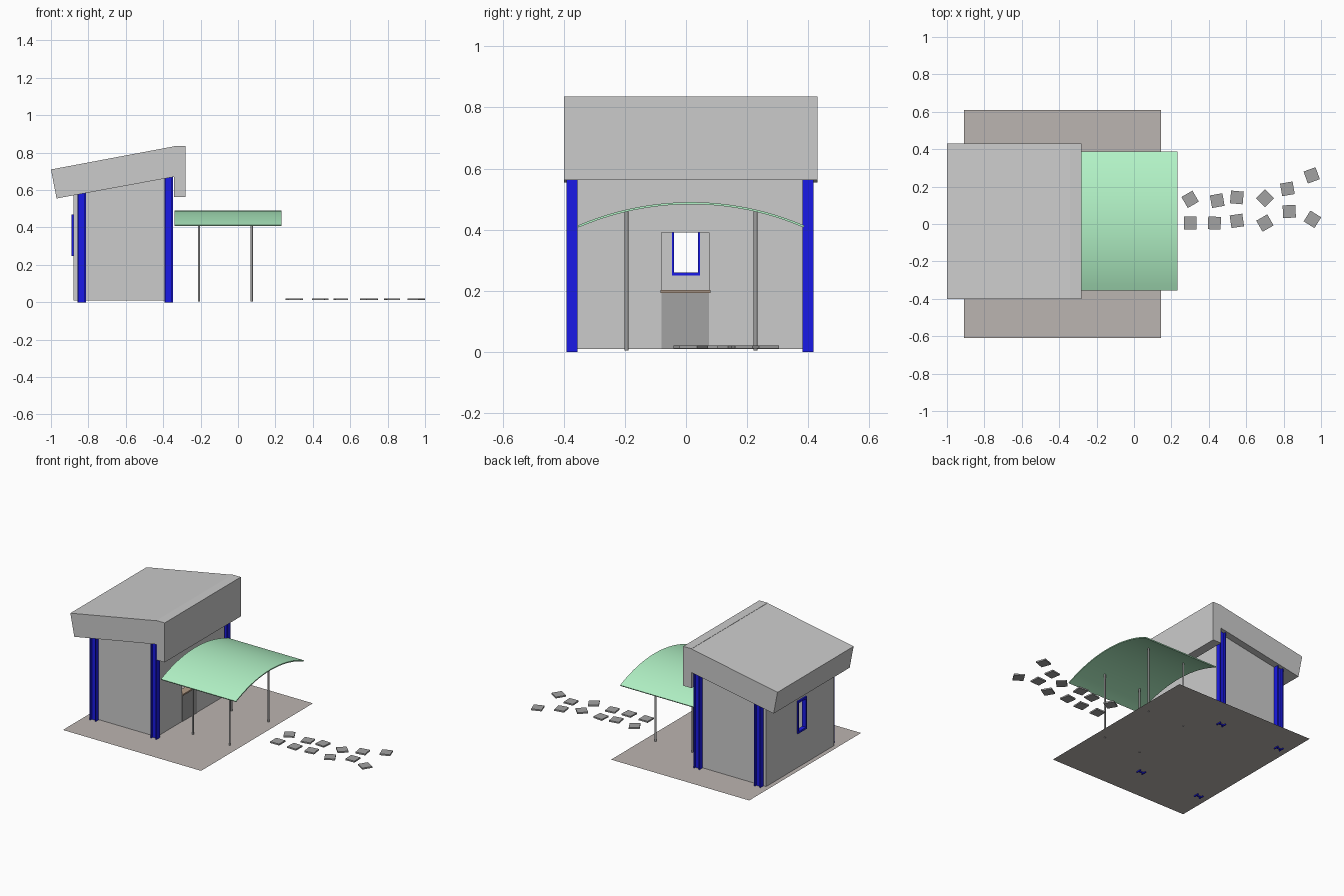
import bpy, bmesh, math
from mathutils import Matrix

if "Cube" in bpy.data.objects:
    bpy.data.objects.remove(bpy.data.objects["Cube"])

YC = 0.013  # centre line of the building


def mat(name, rgb):
    m = bpy.data.materials.new(name)
    m.diffuse_color = (*rgb, 1)
    m.use_nodes = True
    m.node_tree.nodes["Principled BSDF"].inputs["Base Color"].default_value = m.diffuse_color
    return m


BLUE = mat("blue_paint", (0.01, 0.01, 0.8))
GREEN = mat("green_sheet", (0.45, 0.9, 0.57))
EARTH = mat("paving", (0.5, 0.46, 0.44))
DARK = mat("dark_grey", (0.36, 0.36, 0.36))
WOOD = mat("wood", (0.45, 0.33, 0.24))


def add(name, bm, material=None):
    bmesh.ops.recalc_face_normals(bm, faces=bm.faces)
    me = bpy.data.meshes.new(name)
    bm.to_mesh(me)
    bm.free()
    ob = bpy.data.objects.new(name, me)
    bpy.context.collection.objects.link(ob)
    if material:
        me.materials.append(material)
    return ob


def prism(name, pts, vec, material=None):
    """Extrude a closed loop of 3D points along vec."""
    bm = bmesh.new()
    f = bm.faces.new([bm.verts.new(p) for p in pts])
    r = bmesh.ops.extrude_face_region(bm, geom=[f])
    bmesh.ops.translate(bm, vec=vec, verts=[v for v in r["geom"] if isinstance(v, bmesh.types.BMVert)])
    return add(name, bm, material)


def side_prism(name, xz, y0, y1, material=None):
    return prism(name, [(x, y0, z) for x, z in xz], (0, y1 - y0, 0), material)


def box(name, x0, x1, y0, y1, z0, z1, material=None):
    return side_prism(name, [(x0, z0), (x1, z0), (x1, z1), (x0, z1)], y0, y1, material)


def soffit(x):
    return 0.555 + (x + 0.97) * 0.184


def cut(ob, cutter):
    cutter.hide_render = True
    m = ob.modifiers.new("cut", "BOOLEAN")
    m.object = cutter
    m.solver = "EXACT"
    bpy.context.view_layer.objects.active = ob
    bpy.ops.object.modifier_apply(modifier=m.name)
    bpy.data.objects.remove(cutter)


# Paved ground sheet
bm = bmesh.new()
bm.faces.new([bm.verts.new(p) for p in
              [(-0.91, -0.61, 0.008), (0.145, -0.61, 0.008), (0.145, 0.61, 0.008), (-0.91, 0.61, 0.008)]])
add("ground_sheet", bm, EARTH)

# Wall shell, hollowed, with front opening and rear window
XB, XF = -0.88, -0.37
walls = side_prism("walls", [(XB, 0.009), (XF, 0.009), (XF, soffit(XF)), (XB, soffit(XB))], -0.358, 0.383)
cut(walls, box("room_cutter", XB + 0.02, XF - 0.02, -0.335, 0.358, -0.1, 1))
cut(walls, box("opening_cutter", XF - 0.1, XF + 0.1, -0.08, 0.075, -0.05, 0.39))
cut(walls, box("window_cutter", XB - 0.1, XB + 0.1, -0.045, 0.045, 0.25, 0.465))

# Window frame
frame = box("window_frame", XB - 0.01, XB + 0.02, -0.048, 0.048, 0.247, 0.47, BLUE)
cut(frame, box("frame_cutter", XB - 0.1, XB + 0.1, -0.039, 0.039, 0.26, 0.457))

# Half-height counter in the opening with a wooden ledge
box("counter_panel", -0.40, -0.366, -0.08, 0.075, 0.01, 0.192, DARK)
box("counter_ledge", -0.41, -0.358, -0.083, 0.08, 0.192, 0.202, WOOD)

# Steel columns with an H section, tops cut to the roof slope
H = [(-1, -1), (-.72, -1), (-.72, -.2), (.72, -.2), (.72, -1), (1, -1),
     (1, 1), (.72, 1), (.72, .2), (-.72, .2), (-.72, 1), (-1, 1)]
for xn, x in (("rear", -0.836), ("front", -0.371)):
    for yn, y in (("left", -0.373), ("right", 0.399)):
        col = prism(f"{xn}_{yn}_column", [(x + a * 0.023, y + b * 0.018, 0) for a, b in H], (0, 0, 0.5), BLUE)
        for v in col.data.vertices:
            if v.co.z > 0.1:
                v.co.z = soffit(v.co.x)

# Sloped roof slab and deep front fascia
side_prism("roof_slab", [(-1, 0.71), (-0.34, 0.834), (-0.335, soffit(-0.335)), (-0.97, 0.555)], -0.40, 0.43)
box("roof_fascia", -0.343, -0.28, -0.40, 0.43, 0.563, 0.835)

# Arched canopy sheet
HALF, SAG, T = 0.368, 0.076, 0.007
R = (HALF ** 2 + SAG ** 2) / (2 * SAG)
CZ = 0.483 - R
A = math.asin(HALF / R)
CY = 0.0165
N = 24


def arch(r):
    return [(-0.34, CY + r * math.sin(t), CZ + r * math.cos(t))
            for t in (-A + 2 * A * i / N for i in range(N + 1))]


canopy = prism("canopy", arch(R + T) + arch(R)[::-1], (0.572, 0, 0), GREEN)
bpy.ops.object.select_all(action="DESELECT")
canopy.select_set(True)
bpy.context.view_layer.objects.active = canopy
bpy.ops.object.shade_smooth_by_angle(angle=math.radians(30))

# Canopy posts reaching up to the arch
for x in (-0.208, 0.073):
    for y in (CY - 0.211, CY + 0.211):
        top = CZ + math.sqrt(R ** 2 - (y - CY) ** 2) + 0.002
        bm = bmesh.new()
        bmesh.ops.create_cone(bm, cap_ends=True, segments=12, radius1=0.006, radius2=0.006,
                              depth=top - 0.005, matrix=Matrix.Translation((x, y, (top + 0.005) / 2)))
        add("canopy_post", bm, DARK)

# Stepping stones: x, y, turn in degrees
STONES = [(.30, .132, 30), (.30, .005, 0), (.445, .125, 10), (.43, .005, -2),
          (.55, .142, -5), (.55, .017, 8), (.70, .137, 45), (.70, .005, 30),
          (.82, .188, 10), (.83, .067, 3), (.95, .26, 20), (.954, .025, -32)]
for x, y, deg in STONES:
    s = box("stepping_stone", -0.034, 0.034, -0.034, 0.034, 0.011, 0.021, DARK)
    s.data.transform(Matrix.Translation((x, y, 0)) @ Matrix.Rotation(math.radians(deg), 4, "Z"))
